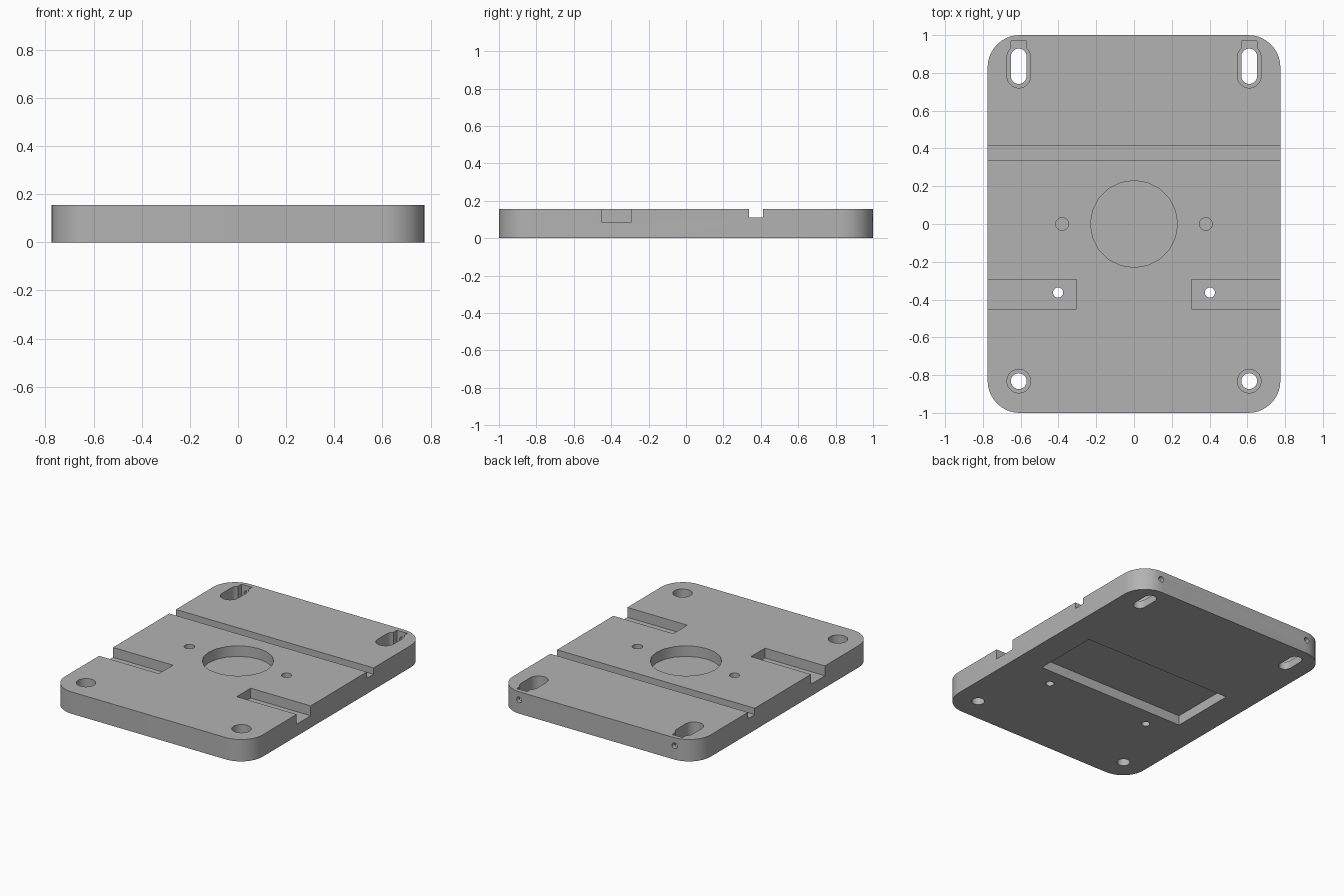
import bpy, bmesh, math
from mathutils import Matrix

cube = bpy.data.objects.get("Cube")
if cube:
    bpy.data.objects.remove(cube, do_unlink=True)

HALF_X, HALF_Y, TOP = 0.775, 1.0, 0.155
OVER = TOP + 0.1
cutters = []

grey = bpy.data.materials.new("plain_grey")
grey.use_nodes = True
grey.diffuse_color = (0.45, 0.45, 0.45, 1)
grey.node_tree.nodes["Principled BSDF"].inputs["Base Color"].default_value = grey.diffuse_color


def prism(name, outline, z0, z1, matrix=Matrix()):
    """Extrude a flat outline from z0 to z1."""
    bm = bmesh.new()
    face = bm.faces.new([bm.verts.new((x, y, z0)) for x, y in outline])
    top = bmesh.ops.extrude_face_region(bm, geom=[face])["geom"]
    for v in top:
        if isinstance(v, bmesh.types.BMVert):
            v.co.z = z1
    bmesh.ops.recalc_face_normals(bm, faces=bm.faces)
    bm.transform(matrix)
    mesh = bpy.data.meshes.new(name)
    bm.to_mesh(mesh)
    bm.free()
    mesh.materials.append(grey)
    obj = bpy.data.objects.new(name, mesh)
    bpy.context.collection.objects.link(obj)
    return obj


def arc(cx, cy, r, start, sweep, n):
    return [(cx + r * math.cos(math.radians(start + sweep * i / n)),
             cy + r * math.sin(math.radians(start + sweep * i / n))) for i in range(n + 1)]


def circle(cx, cy, r, n=20):
    return arc(cx, cy, r, 0, 360, n)[:-1]


def slot(cx, y0, y1, r):
    return arc(cx, y1, r, 0, 180, 10) + arc(cx, y0, r, 180, 180, 10)


def box(x0, x1, y0, y1):
    return [(x0, y0), (x1, y0), (x1, y1), (x0, y1)]


def cut(name, outline, z0, z1, matrix=Matrix()):
    obj = prism(name, outline, z0, z1, matrix)
    obj.hide_render = True
    cutters.append(obj)


# Plate with rounded corners
R = 0.17
corners = [(1, 1, 0), (-1, 1, 90), (-1, -1, 180), (1, -1, 270)]
outline = []
for sx, sy, start in corners:
    outline += arc(sx * (HALF_X - R), sy * (HALF_Y - R), R, start, 90, 10)
plate = prism("mounting_plate", outline, 0, TOP)

# Cross groove, central recess and underside pocket
cut("groove", box(-1, 1, 0.337, 0.412), 0.11, OVER)
cut("round_recess", circle(0, 0, 0.23), 0.08, OVER)
cut("underside_pocket", box(-0.575, 0.575, -0.235, 0.235), -0.1, 0.068)

for s in (-1, 1):
    # Side pockets with screw holes, and small blind holes
    cut("side_pocket", box(*sorted((s * 0.305, s)), -0.45, -0.293), 0.085, OVER)
    cut("screw_hole", circle(s * 0.402, -0.363, 0.027), -0.1, OVER)
    cut("blind_hole", circle(s * 0.381, 0, 0.034), 0.08, OVER)
    # Counterbored front holes
    x = s * 0.61
    cut("front_hole", circle(x, -0.832, 0.042), -0.1, OVER)
    cut("front_counterbore", circle(x, -0.832, 0.063), 0.055, OVER)
    # Stepped rear slots with nut traps and adjusting screw holes
    cut("rear_slot", slot(x, 0.783, 0.887, 0.042), -0.1, OVER)
    cut("rear_slot_step", slot(x, 0.783, 0.883, 0.063), 0.055, OVER)
    cut("nut_trap", box(x - 0.041, x + 0.041, 0.91, 0.968), 0.056, OVER)
    cut("rear_screw_hole", circle(0, 0, 0.02, 16), 0, 0.2,
        Matrix.Translation((x, 1.1, 0.097)) @ Matrix.Rotation(math.pi / 2, 4, "X"))

# Carve the plate and drop the cutters
for c in cutters:
    mod = plate.modifiers.new(c.name, "BOOLEAN")
    mod.operation = "DIFFERENCE"
    mod.solver = "EXACT"
    mod.object = c
bpy.context.view_layer.update()
carved = bpy.data.meshes.new_from_object(plate.evaluated_get(bpy.context.evaluated_depsgraph_get()))
plate.modifiers.clear()
plate.data = carved
for c in cutters:
    bpy.data.objects.remove(c, do_unlink=True)

bpy.ops.object.select_all(action="DESELECT")
plate.select_set(True)
bpy.context.view_layer.objects.active = plate
bpy.ops.object.shade_smooth_by_angle(angle=math.radians(30))
